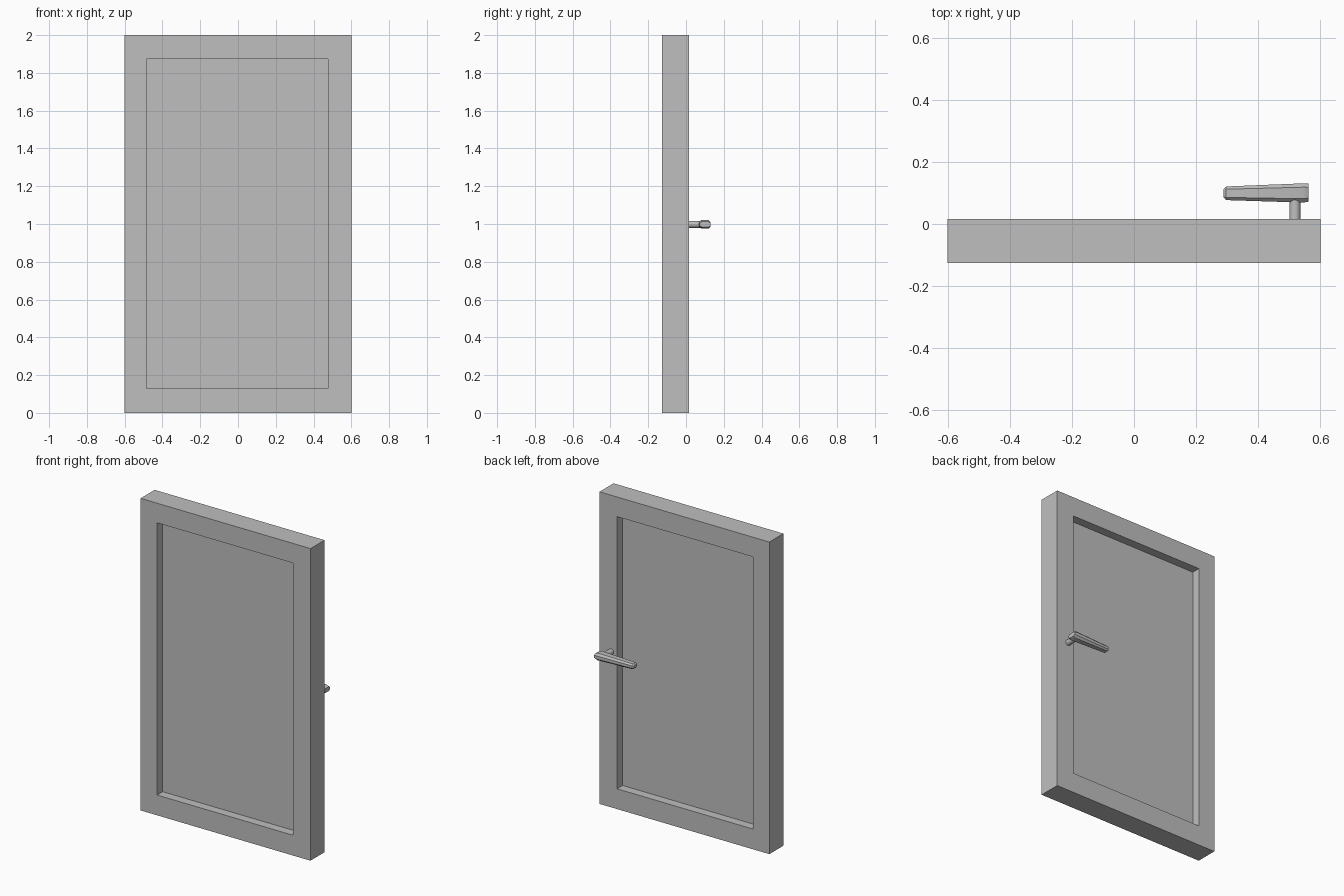
import bpy, bmesh, math
from mathutils import Vector

cube = bpy.data.objects.get("Cube")
if cube:
    bpy.data.objects.remove(cube, do_unlink=True)

grey = bpy.data.materials.new("plain_grey")
grey.use_nodes = True
colour = (0.52, 0.52, 0.52, 1)
grey.diffuse_color = colour
grey.node_tree.nodes["Principled BSDF"].inputs["Base Color"].default_value = colour


def make_object(name, bm):
    bmesh.ops.recalc_face_normals(bm, faces=bm.faces)
    mesh = bpy.data.meshes.new(name)
    bm.to_mesh(mesh)
    bm.free()
    mesh.materials.append(grey)
    obj = bpy.data.objects.new(name, mesh)
    bpy.context.collection.objects.link(obj)
    return obj


def smooth(obj, degrees):
    bpy.ops.object.select_all(action='DESELECT')
    obj.select_set(True)
    bpy.context.view_layer.objects.active = obj
    bpy.ops.object.shade_smooth_by_angle(angle=math.radians(degrees))


# Door slab with a recessed panel on each side
FRONT, BACK = -0.126, 0.016
bm = bmesh.new()
bmesh.ops.create_cube(bm, size=1)
for v in bm.verts:
    v.co = Vector((v.co.x * 1.204, BACK if v.co.y > 0 else FRONT, v.co.z * 2 + 1))
bm.normal_update()
for side, panel_y in ((-1, -0.07), (1, -0.04)):
    face = next(f for f in bm.faces if f.normal.y * side > 0.9)
    # inner edge of the frame
    face = bmesh.ops.inset_individual(bm, faces=[face], thickness=0.1)
    bm.normal_update()
    face = next(f for f in bm.faces if f.normal.y * side > 0.9
                and abs(f.calc_center_median().x) < 0.01
                and all(abs(v.co.x) < 0.55 for v in f.verts))
    for v in face.verts:
        v.co.x = 0.477 if v.co.x > 0 else -0.485
        v.co.z = 1.874 if v.co.z > 1 else 0.13
    # sunken panel
    inner = bmesh.ops.extrude_discrete_faces(bm, faces=[face])["faces"][0]
    for v in inner.verts:
        v.co.y = panel_y
    bm.normal_update()
make_object("door_panel_and_frame", bm)

# Round stem joining the lever to the door
HANDLE_Z = 0.998
bpy.ops.mesh.primitive_cylinder_add(vertices=16, radius=0.018, depth=0.085,
                                    location=(0.519, 0.05, HANDLE_Z),
                                    rotation=(math.pi / 2, 0, 0))
stem = bpy.context.object
stem.name = "handle_stem"
stem.data.materials.append(grey)
smooth(stem, 30)

# Tapered eight-sided lever: x, centre y, half depth, half height
stations = [(0.289, 0.099, 0.014, 0.009), (0.297, 0.099, 0.022, 0.017),
            (0.545, 0.100, 0.031, 0.023), (0.562, 0.101, 0.029, 0.014)]
outline = [(-1, -0.45), (-0.6, -1), (0.6, -1), (1, -0.45),
           (1, 0.45), (0.6, 1), (-0.6, 1), (-1, 0.45)]
bm = bmesh.new()
rings = [[bm.verts.new((x, cy + u * dy, HANDLE_Z + w * dz)) for u, w in outline]
         for x, cy, dy, dz in stations]
for a, b in zip(rings, rings[1:]):
    for i in range(len(outline)):
        j = (i + 1) % len(outline)
        bm.faces.new((a[i], a[j], b[j], b[i]))
bm.faces.new(rings[0])
bm.faces.new(rings[-1])
smooth(make_object("handle_lever", bm), 30)
